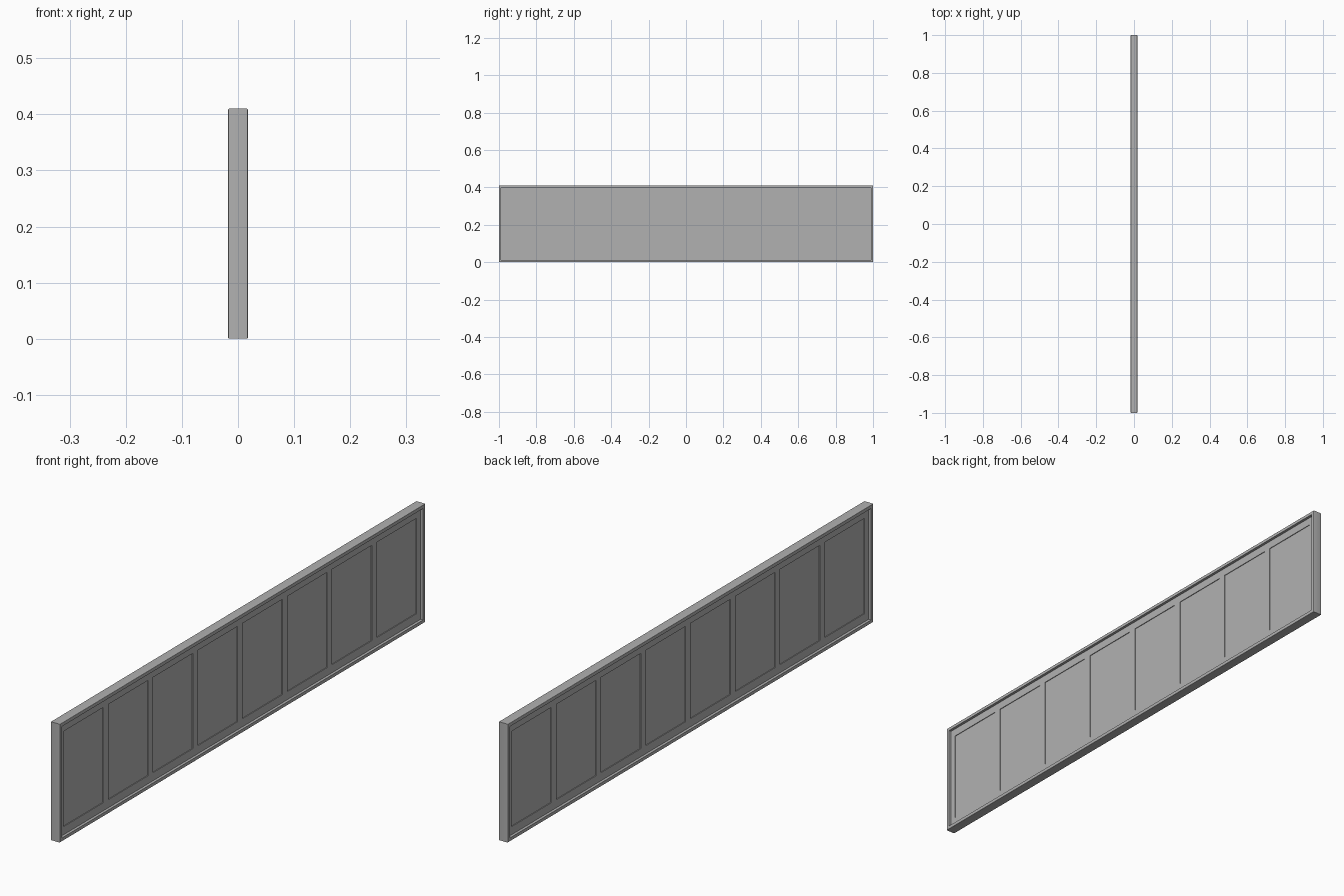
import bpy, bmesh, math

if "Cube" in bpy.data.objects:
    bpy.data.objects.remove(bpy.data.objects["Cube"])

LENGTH, HEIGHT, THICK = 2.0, 0.41, 0.035
RIM = 0.012                      # width of the border frame
FIELD_X = 0.008                  # half thickness of the inner board
BAY_DEPTH = 0.0025
BAYS, PITCH, BAY_W = 8, 0.245, 0.217
BAY_Z0, BAY_Z1 = 0.04, 0.37

grey = bpy.data.materials.new("dark_grey")
grey.diffuse_color = (0.44, 0.44, 0.44, 1)
grey.use_nodes = True
grey.node_tree.nodes["Principled BSDF"].inputs["Base Color"].default_value = grey.diffuse_color


def finish(bm, name):
    bmesh.ops.recalc_face_normals(bm, faces=bm.faces)
    mesh = bpy.data.meshes.new(name)
    bm.to_mesh(mesh)
    bm.free()
    mesh.materials.append(grey)
    obj = bpy.data.objects.new(name, mesh)
    bpy.context.collection.objects.link(obj)
    return obj


# Border frame: a section with rounded outer edges carried around four mitred corners
h, r = THICK / 2, 0.002
arc = [math.radians(a) for a in (0, 22.5, 45, 67.5, 90)]
left_edge = [(-h + r - r * math.cos(a), r - r * math.sin(a)) for a in arc]
section = left_edge + [(-x, d) for x, d in reversed(left_edge)] + [(h, RIM), (-h, RIM)]
bm = bmesh.new()
rings = []
for sy, sz in ((-1, 0), (1, 0), (1, 1), (-1, 1)):
    rings.append([bm.verts.new((x, sy * (LENGTH / 2 - d), HEIGHT - d if sz else d))
                  for x, d in section])
n = len(section)
for i in range(4):
    a, b = rings[i], rings[(i + 1) % 4]
    for j in range(n):
        k = (j + 1) % n
        bm.faces.new((a[j], a[k], b[k], b[j]))
frame = finish(bm, "border_frame")
bpy.context.view_layer.objects.active = frame
frame.select_set(True)
bpy.ops.object.shade_smooth_by_angle(angle=math.radians(30))

# Inner board: gridded face on each side, with eight shallow recessed bays
ys = [-LENGTH / 2 + RIM]
for i in range(BAYS):
    mid = (i - (BAYS - 1) / 2) * PITCH
    ys += [mid - BAY_W / 2, mid + BAY_W / 2]
ys.append(LENGTH / 2 - RIM)
zs = [RIM, BAY_Z0, BAY_Z1, HEIGHT - RIM]

bm = bmesh.new()
outline = {}
for side in (-1, 1):
    g = [[bm.verts.new((side * FIELD_X, y, z)) for z in zs] for y in ys]
    bays = []
    for i in range(len(ys) - 1):
        for j in range(3):
            face = bm.faces.new((g[i][j], g[i + 1][j], g[i + 1][j + 1], g[i][j + 1]))
            if j == 1 and i % 2 == 1:
                bays.append(face)
    # Push each bay in, leaving a small wall around it
    for face in bays:
        rim = list(face.verts)
        floor = [bm.verts.new((v.co.x - side * BAY_DEPTH, v.co.y, v.co.z)) for v in rim]
        bm.faces.remove(face)
        bm.faces.new(floor)
        for a in range(4):
            b = (a + 1) % 4
            bm.faces.new((rim[a], rim[b], floor[b], floor[a]))
    outline[side] = ([c[0] for c in g] + g[-1][1:] +
                     [c[-1] for c in g[-2::-1]] + g[0][-2:0:-1])
# Close the board around its outline
left, right = outline[-1], outline[1]
for i in range(len(left)):
    k = (i + 1) % len(left)
    bm.faces.new((left[i], left[k], right[k], right[i]))
finish(bm, "panelled_board")
